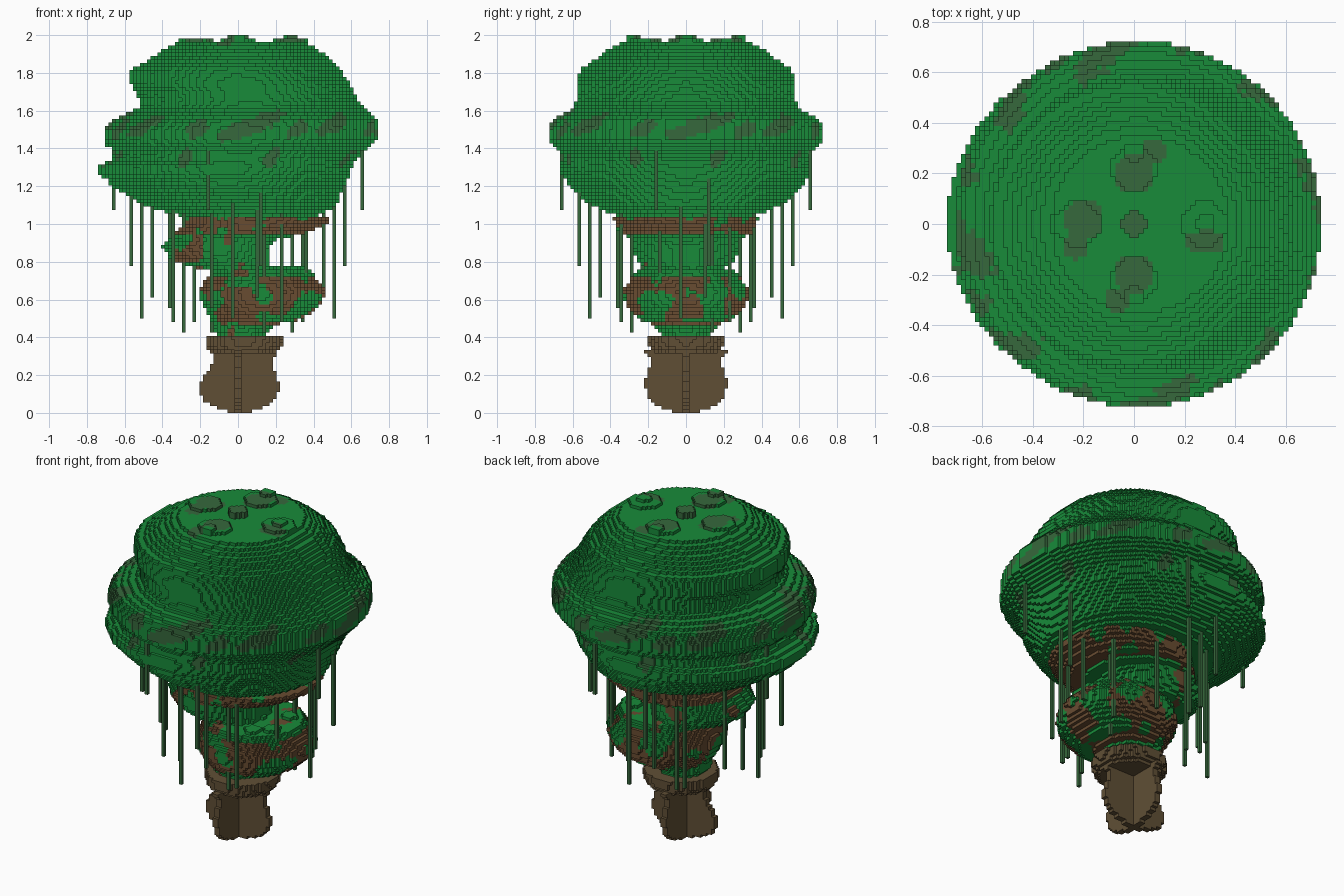
import bpy
from math import atan2, degrees, floor
from mathutils import Vector, noise

H = 2 / 108  # edge of one block

cube = bpy.data.objects.get("Cube")
if cube:
    bpy.data.objects.remove(cube, do_unlink=True)


def material(name, rgb):
    linear = [((c / 255 + 0.055) / 1.055) ** 2.4 for c in rgb] + [1]
    mat = bpy.data.materials.new(name)
    mat.use_nodes = True
    mat.diffuse_color = linear
    mat.node_tree.nodes["Principled BSDF"].inputs["Base Color"].default_value = linear
    return mat


LEAF, MOSS, BARK, TRUNK = range(4)
MATERIALS = [
    material("leaf green", (24, 139, 58)),
    material("moss green", (54, 104, 60)),
    material("bark brown", (104, 76, 49)),
    material("trunk olive brown", (96, 79, 53)),
]

# Each block face: neighbour direction and its four corners
SIDES = [
    ((1, 0, 0), ((1, 0, 0), (1, 1, 0), (1, 1, 1), (1, 0, 1))),
    ((-1, 0, 0), ((0, 1, 0), (0, 0, 0), (0, 0, 1), (0, 1, 1))),
    ((0, 1, 0), ((1, 1, 0), (0, 1, 0), (0, 1, 1), (1, 1, 1))),
    ((0, -1, 0), ((0, 0, 0), (1, 0, 0), (1, 0, 1), (0, 0, 1))),
    ((0, 0, 1), ((0, 0, 1), (1, 0, 1), (1, 1, 1), (0, 1, 1))),
    ((0, 0, -1), ((0, 1, 0), (1, 1, 0), (1, 0, 0), (0, 0, 0))),
]


def block_object(name, cells, colour):
    """Skin a set of blocks, keeping only the exposed faces."""
    index, faces, slots = {}, [], []
    for i, j, k in cells:
        slot = None
        for (a, b, c), corners in SIDES:
            if (i + a, j + b, k + c) in cells:
                continue
            if slot is None:
                slot = colour((i + 0.5) * H, (j + 0.5) * H, (k + 0.5) * H)
            faces.append([index.setdefault((i + p, j + q, k + r), len(index))
                          for p, q, r in corners])
            slots.append(slot)
    mesh = bpy.data.meshes.new(name)
    mesh.from_pydata([(i * H, j * H, k * H) for i, j, k in index], [], faces)
    for mat in MATERIALS:
        mesh.materials.append(mat)
    mesh.polygons.foreach_set("material_index", slots)
    mesh.update()
    obj = bpy.data.objects.new(name, mesh)
    bpy.context.collection.objects.link(obj)


def span(profile, z):
    """Left and right reach of a (z, left, right) profile at a height."""
    for (z0, l0, r0), (z1, l1, r1) in zip(profile, profile[1:]):
        if z0 <= z <= z1:
            t = (z - z0) / (z1 - z0)
            return l0 + (l1 - l0) * t, r0 + (r1 - r0) * t
    return None


def disc(x, y, radius, k):
    n = int(radius / H) + 2
    ci, cj = floor(x / H), floor(y / H)
    return {(i, j, k) for i in range(ci - n, ci + n + 1) for j in range(cj - n, cj + n + 1)
            if ((i + 0.5) * H - x) ** 2 + ((j + 0.5) * H - y) ** 2 < radius ** 2}


def stacked_discs(profile):
    cells = set()
    for k in range(108):
        reach = span(profile, (k + 0.5) * H)
        if reach:
            left, right = reach
            cells |= disc((left + right) / 2, 0, (right - left) / 2, k)
    return cells


def knob(x, y, radius, bottom, top):
    return set().union(*(disc(x, y, radius, k)
                         for k in range(round(bottom / H), round(top / H))))


# Canopy: leaning tiers of round layers
CANOPY = [
    (1.04, -.28, .40), (1.06, -.38, .46), (1.1, -.49, .52), (1.15, -.59, .54),
    (1.2, -.67, .56), (1.24, -.70, .58), (1.26, -.74, .59), (1.31, -.74, .61),
    (1.34, -.67, .63), (1.38, -.65, .67), (1.42, -.70, .71), (1.45, -.71, .74),
    (1.5, -.71, .74), (1.55, -.67, .74), (1.59, -.58, .70), (1.61, -.53, .68),
    (1.65, -.52, .64), (1.7, -.54, .61), (1.74, -.57, .59), (1.82, -.57, .54),
    (1.84, -.52, .52), (1.9, -.43, .46), (1.94, -.36, .40), (1.965, -.30, .36),
]
TOP_MOSS = [
    (0, 0, .05), (0, .2, .08), (.08, .29, .05), (-.2, .02, .08), (-.23, -.09, .05),
    (0, -.2, .08), (-.07, -.3, .05), (.28, -.07, .05), (.24, -.07, .04), (.32, -.07, .04),
]
# Rim moss, repeated each quarter turn: angle, half width, height
RIM_MOSS = [(6, 15, 1.52), (26, 5, 1.5), (44, 10, 1.52), (72, 5, 1.5),
            (16, 4, 1.35), (65, 4, 1.35)]


def canopy_colour(x, y, z):
    if z > 1.93:
        on_patch = any((x - a) ** 2 + (y - b) ** 2 < r * r for a, b, r in TOP_MOSS)
        return MOSS if on_patch else LEAF
    angle = degrees(atan2(x, -y)) % 90
    for centre, half, height in RIM_MOSS:
        across = ((angle - centre + 45) % 90 - 45) / half
        rise = (z - height - across * half * 0.004) / 0.045
        rough = 0.6 * noise.noise(Vector((x, y, z)) * 30)
        if across ** 2 + rise ** 2 < 1 + rough:
            return MOSS
    return LEAF


canopy = stacked_discs(CANOPY) | knob(0, 0, .05, 1.94, 2)
for x, y in ((.28, 0), (-.22, 0), (0, .22), (0, -.22)):
    canopy |= knob(x, y, .09, 1.94, 1.982)
for x, y in ((.28, 0), (0, .28), (0, -.28)):
    canopy |= knob(x, y, .04, 1.94, 2)
block_object("canopy", canopy, canopy_colour)

# Lower foliage: tiers leaning to alternate sides
LOWER = [
    (.39, -.10, .13), (.42, -.12, .15), (.45, -.14, .17), (.47, -.13, .22),
    (.49, -.14, .32), (.52, -.16, .38), (.56, -.18, .43), (.6, -.2, .45),
    (.65, -.2, .46), (.7, -.18, .42), (.75, -.14, .39), (.755, -.12, .2),
    (.765, -.2, .18), (.78, -.29, .17), (.82, -.36, .17), (.88, -.4, .17),
    (.92, -.36, .2), (.94, -.34, .3), (.96, -.33, .39), (1.0, -.28, .47),
    (1.04, -.28, .5),
]


def lower_colour(x, y, z):
    blotch = noise.noise(Vector((x + .3, y, z)) * 8)
    if z > 0.94:
        return LEAF if blotch > 0.2 else BARK
    if z > 0.72:
        return BARK if blotch > 0.25 else LEAF
    if z > 0.47:
        return LEAF if blotch > 0.05 else BARK
    return BARK if blotch > 0.3 else LEAF


lower = stacked_discs(LOWER)
for x, y in ((.28, .1), (.3, -.1), (.22, -.17)):
    lower |= knob(x, y, .045, .74, .775)
block_object("lower_foliage", lower, lower_colour)

# Trunk: two crossed plates below a round collar
PLATE_X = [(0, -.02, .05), (.03, -.11, .13), (.06, -.18, .19), (.1, -.2, .21),
           (.14, -.21, .22), (.19, -.18, .21), (.25, -.14, .18), (.33, -.13, .21)]
PLATE_Y = [(0, -.05, .05), (.03, -.14, .14), (.06, -.18, .18), (.1, -.21, .21),
           (.17, -.22, .22), (.25, -.19, .19), (.3, -.19, .19), (.33, -.22, .22)]


def plate(profile, along_y):
    cells = set()
    for k in range(18):
        left, right = span(profile, (k + 0.5) * H)
        for i in range(round(left / H), round(right / H)):
            for t in (-1, 0):
                cells.add((t, i, k) if along_y else (i, t, k))
    return cells


block_object("trunk", plate(PLATE_X, False) | plate(PLATE_Y, True),
             lambda x, y, z: TRUNK)
block_object("trunk_collar", stacked_discs([(.32, -.14, .2), (.35, -.17, .23), (.4, -.17, .24)]),
             lambda x, y, z: TRUNK)

# Hanging vines, repeated each quarter turn: x, y, bottom
VINES = [(.655, -.16, 1.08), (.565, .12, .77), (.505, -.02, .5), (.46, .1, .62),
         (.36, -.13, .55), (.345, .235, .49), (.285, .14, .43)]
vines = set()
for x, y, bottom in VINES:
    for turn in range(4):
        for k in range(round(bottom / H), round(1.4 / H)):
            vines.add((floor(x / H), floor(y / H), k))
        x, y = -y, x
block_object("hanging_vines", vines, lambda x, y, z: MOSS)
